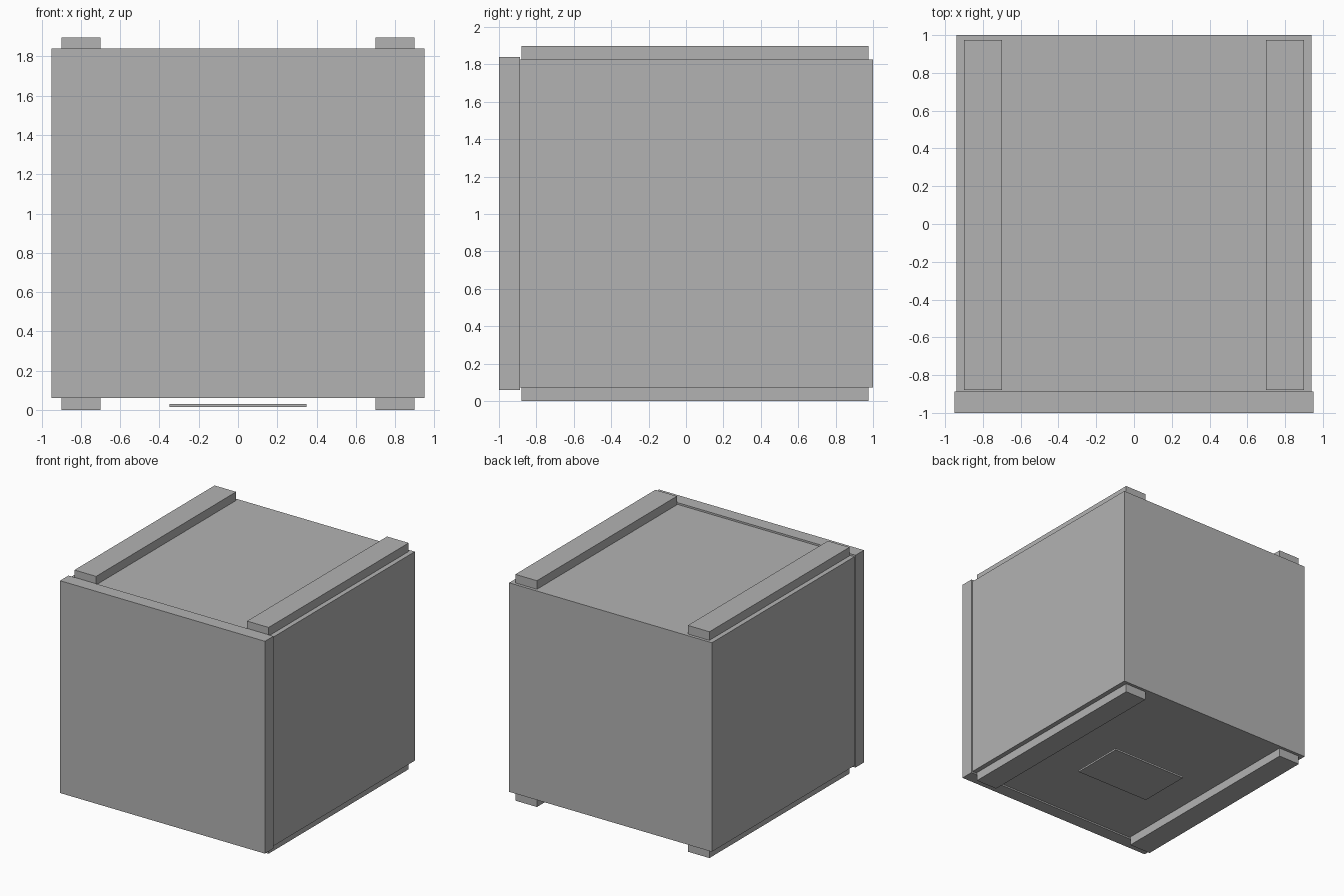
import bpy

default = bpy.data.objects.get("Cube")
if default:
    bpy.data.objects.remove(default, do_unlink=True)

grey = bpy.data.materials.new("plain_grey")
grey.use_nodes = True
grey.diffuse_color = (0.45, 0.45, 0.45, 1)
grey.node_tree.nodes["Principled BSDF"].inputs["Base Color"].default_value = grey.diffuse_color


def box(name, x, y, z):
    """Add a box spanning the given (low, high) ranges."""
    spans = (x, y, z)
    bpy.ops.mesh.primitive_cube_add(size=1, location=[(a + b) / 2 for a, b in spans])
    obj = bpy.context.object
    obj.name = name
    obj.scale = [b - a for a, b in spans]
    bpy.ops.object.transform_apply(location=False, rotation=False, scale=True)
    obj.data.materials.append(grey)
    return obj


# Main cabinet and the slightly larger front panel
box("cabinet_body", (-0.94, 0.94), (-0.89, 1.0), (0.073, 1.825))
box("front_panel", (-0.95, 0.95), (-1.0, -0.888), (0.06, 1.84))

# Runners along both sides, top and bottom
for side, (x0, x1) in {"right": (-0.9, -0.7), "left": (0.7, 0.9)}.items():
    for level, z in {"bottom": (0, 0.073), "top": (1.825, 1.897)}.items():
        box(f"{level}_{side}_runner", (x0, x1), (-0.88, 0.975), z)

# Thin plate hanging under the cabinet
box("underside_plate", (-0.35, 0.35), (-0.27, 0.19), (0.015, 0.03))
